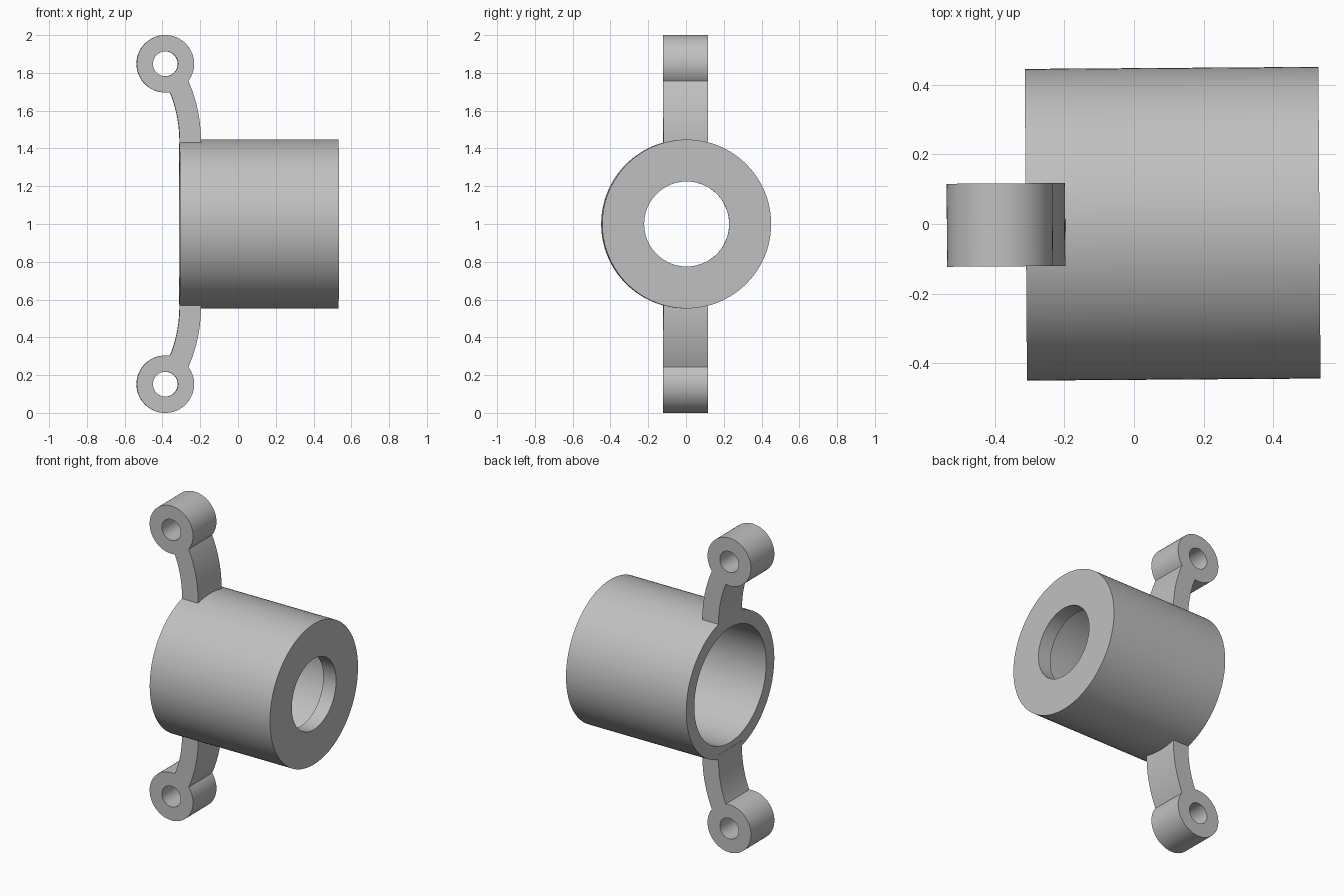
import bpy, bmesh
from math import sin, cos, atan2, acos, hypot, pi, radians
from mathutils import Matrix, Vector

if "Cube" in bpy.data.objects:
    bpy.data.objects.remove(bpy.data.objects["Cube"])

grey = bpy.data.materials.new("plain grey")
grey.use_nodes = True
colour = (0.53, 0.53, 0.53, 1)
grey.diffuse_color = colour
grey.node_tree.nodes["Principled BSDF"].inputs["Base Color"].default_value = colour

TURN = Matrix.Rotation(0.007, 4, 'Z')   # slight yaw of the whole part
MID = 1.0                               # height of the cup axis


def finish(name, bm):
    """Turn a bmesh into a shaded, coloured object."""
    bmesh.ops.remove_doubles(bm, verts=bm.verts, dist=1e-5)
    bmesh.ops.recalc_face_normals(bm, faces=bm.faces)
    bm.transform(TURN)
    mesh = bpy.data.meshes.new(name)
    bm.to_mesh(mesh)
    bm.free()
    mesh.materials.append(grey)
    ob = bpy.data.objects.new(name, mesh)
    bpy.context.collection.objects.link(ob)
    bpy.ops.object.select_all(action='DESELECT')
    ob.select_set(True)
    bpy.context.view_layer.objects.active = ob
    bpy.ops.object.shade_smooth_by_angle(angle=radians(30))


def arc(centre, radius, start, end, steps):
    return [(centre[0] + radius * cos(a), centre[1] + radius * sin(a))
            for a in (start + (end - start) * i / steps for i in range(steps + 1))]


# Cup: wall profile (x, radius) spun around the x axis, open at the left end
def build_cup():
    back, front, outer, bore, hole, base = -0.31, 0.532, 0.447, 0.365, 0.225, 0.09
    profile = [(back, bore), (back, outer), (front, outer),
               (front, hole), (front - base, hole), (front - base, bore)]
    bm = bmesh.new()
    verts = [bm.verts.new((x, 0, MID + r)) for x, r in profile]
    edges = [bm.edges.new((verts[i - 1], verts[i])) for i in range(len(verts))]
    bmesh.ops.spin(bm, geom=verts + edges, cent=(0, 0, MID), axis=(1, 0, 0),
                   angle=2 * pi, steps=128, use_duplicate=False)
    finish("cup", bm)


# Bracket: curved arm running into a pierced round lug, as one extruded outline
def build_bracket(name, side):
    lug, lug_r, hole_r = (-0.385, 0.848), 0.152, 0.066
    bend, inner_r, outer_r = (-0.99, 0.44), 0.68, 0.793
    dx, dz = lug[0] - bend[0], lug[1] - bend[1]
    dist, aim = hypot(dx, dz), atan2(dz, dx)

    def arm_edge(radius):
        meet = aim - acos((radius**2 + dist**2 - lug_r**2) / (2 * radius * dist))
        return arc(bend, radius, -0.06, meet, 16)

    right, left = arm_edge(outer_r), arm_edge(inner_r)
    a0, a1 = [atan2(p[1] - lug[1], p[0] - lug[0]) for p in (right[-1], left[-1])]
    rim = arc(lug, lug_r, a0, a1 + (2 * pi if a1 < a0 else 0), 64)
    outline = right + rim[1:-1] + left[::-1]
    hole = arc(lug, hole_r, 0, 2 * pi, 48)[:-1]

    curve = bpy.data.curves.new(name, 'CURVE')
    curve.dimensions, curve.fill_mode, curve.extrude = '2D', 'BOTH', 0.119
    for points in (outline, hole):
        spline = curve.splines.new('POLY')
        spline.points.add(len(points) - 1)
        for p, (x, z) in zip(spline.points, points):
            p.co = (x, side * z, 0, 1)
        spline.use_cyclic_u = True
    temp = bpy.data.objects.new(name + " outline", curve)
    bpy.context.collection.objects.link(temp)
    mesh = temp.evaluated_get(bpy.context.evaluated_depsgraph_get()).to_mesh()
    bm = bmesh.new()
    bm.from_mesh(mesh)
    bpy.data.objects.remove(temp)
    bm.transform(Matrix.Translation(Vector((0, 0, MID))) @ Matrix.Rotation(pi / 2, 4, 'X'))
    finish(name, bm)


build_cup()
build_bracket("upper_bracket", 1)
build_bracket("lower_bracket", -1)
